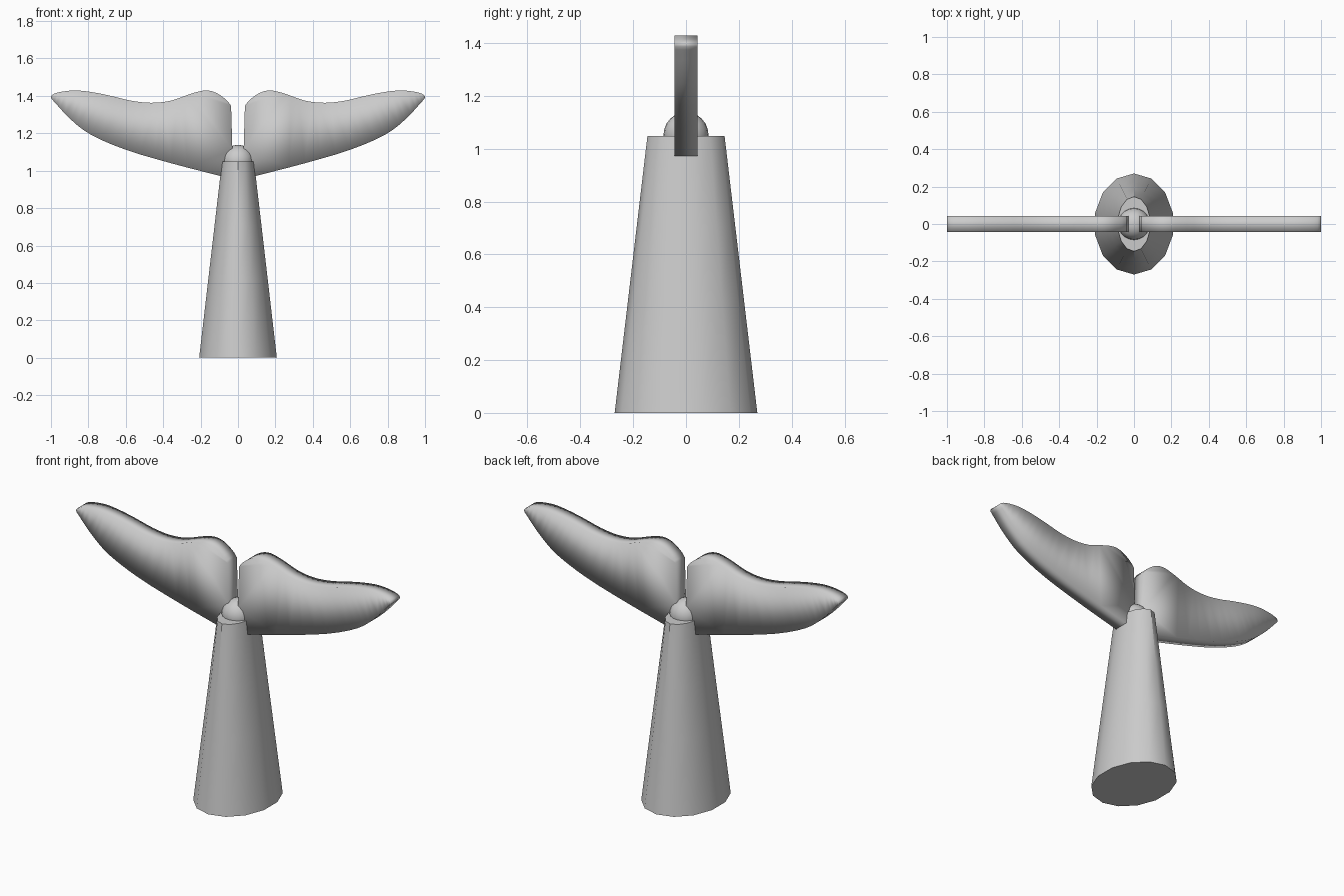
import bpy, bmesh
from math import sin, cos, pi
from mathutils import Vector

if "Cube" in bpy.data.objects:
    bpy.data.objects.remove(bpy.data.objects["Cube"])


def add_object(name, bm, angle=None):
    bmesh.ops.recalc_face_normals(bm, faces=bm.faces)
    mesh = bpy.data.meshes.new(name)
    bm.to_mesh(mesh)
    bm.free()
    obj = bpy.data.objects.new(name, mesh)
    bpy.context.collection.objects.link(obj)
    bpy.ops.object.select_all(action='DESELECT')
    obj.select_set(True)
    bpy.context.view_layer.objects.active = obj
    if angle:
        bpy.ops.object.shade_smooth_by_angle(angle=angle)
    else:
        bpy.ops.object.shade_smooth()
    return obj


def smooth_path(points, steps=3):
    """Catmull-Rom curve through an open list of points."""
    p = [Vector(q) for q in points]
    p = [2 * p[0] - p[1]] + p + [2 * p[-1] - p[-2]]
    out = []
    for a, b, c, d in zip(p, p[1:], p[2:], p[3:]):
        for i in range(steps):
            t = i / steps
            out.append(0.5 * (2 * b + (c - a) * t + (2 * a - 5 * b + 4 * c - d) * t * t
                              + (3 * b - a - 3 * c + d) * t ** 3))
    return out + [p[-2]]


# Tapered oval tail stem with ring loops
SIDES, HEIGHT = 14, 1.048
bm = bmesh.new()
rings = []
for z in (0, 0.42, 0.705, HEIGHT):
    t = z / HEIGHT
    rx, ry = 0.213 + (0.088 - 0.213) * t, 0.27 + (0.146 - 0.27) * t
    angles = [pi / 2 + 2 * pi * i / SIDES for i in range(SIDES)]
    rings.append([bm.verts.new((rx * cos(a), ry * sin(a), z)) for a in angles])
for low, high in zip(rings, rings[1:]):
    for i in range(SIDES):
        j = (i + 1) % SIDES
        bm.faces.new((low[i], low[j], high[j], high[i]))
bm.faces.new(rings[0])
bm.faces.new(rings[-1])
add_object("tail_stem", bm, pi / 5)

# Rounded knob where the flukes join the stem
bm = bmesh.new()
bmesh.ops.create_uvsphere(bm, u_segments=20, v_segments=12, radius=0.085)
bmesh.ops.translate(bm, verts=bm.verts, vec=(0, 0, 1.053))
add_object("joint_knob", bm)

# Flukes: wavy trailing edge, round tip and sweeping leading edge, mirrored
edge = [(0.037, 1.347), (0.064, 1.38), (0.118, 1.417), (0.176, 1.429), (0.25, 1.412),
        (0.36, 1.374), (0.465, 1.363), (0.57, 1.374), (0.68, 1.4), (0.786, 1.421),
        (0.877, 1.429), (0.963, 1.418), (1.0, 1.396), (0.973, 1.358), (0.893, 1.273),
        (0.786, 1.192), (0.6, 1.112), (0.358, 1.04), (0.1, 0.973)]
outline = [(v.x, v.y) for v in smooth_path(edge)] + [(0.03, 0.96), (0.03, 1.11)]
for side, name in ((1, "right_fluke"), (-1, "left_fluke")):
    bm = bmesh.new()
    face = bm.faces.new([bm.verts.new((side * min(x, 1), -0.043, z)) for x, z in outline])
    ext = bmesh.ops.extrude_face_region(bm, geom=[face], use_keep_orig=True)
    moved = [v for v in ext["geom"] if isinstance(v, bmesh.types.BMVert)]
    bmesh.ops.translate(bm, verts=moved, vec=(0, 0.086, 0))
    bmesh.ops.triangulate(bm, faces=[f for f in bm.faces if len(f.verts) > 4])
    add_object(name, bm)
